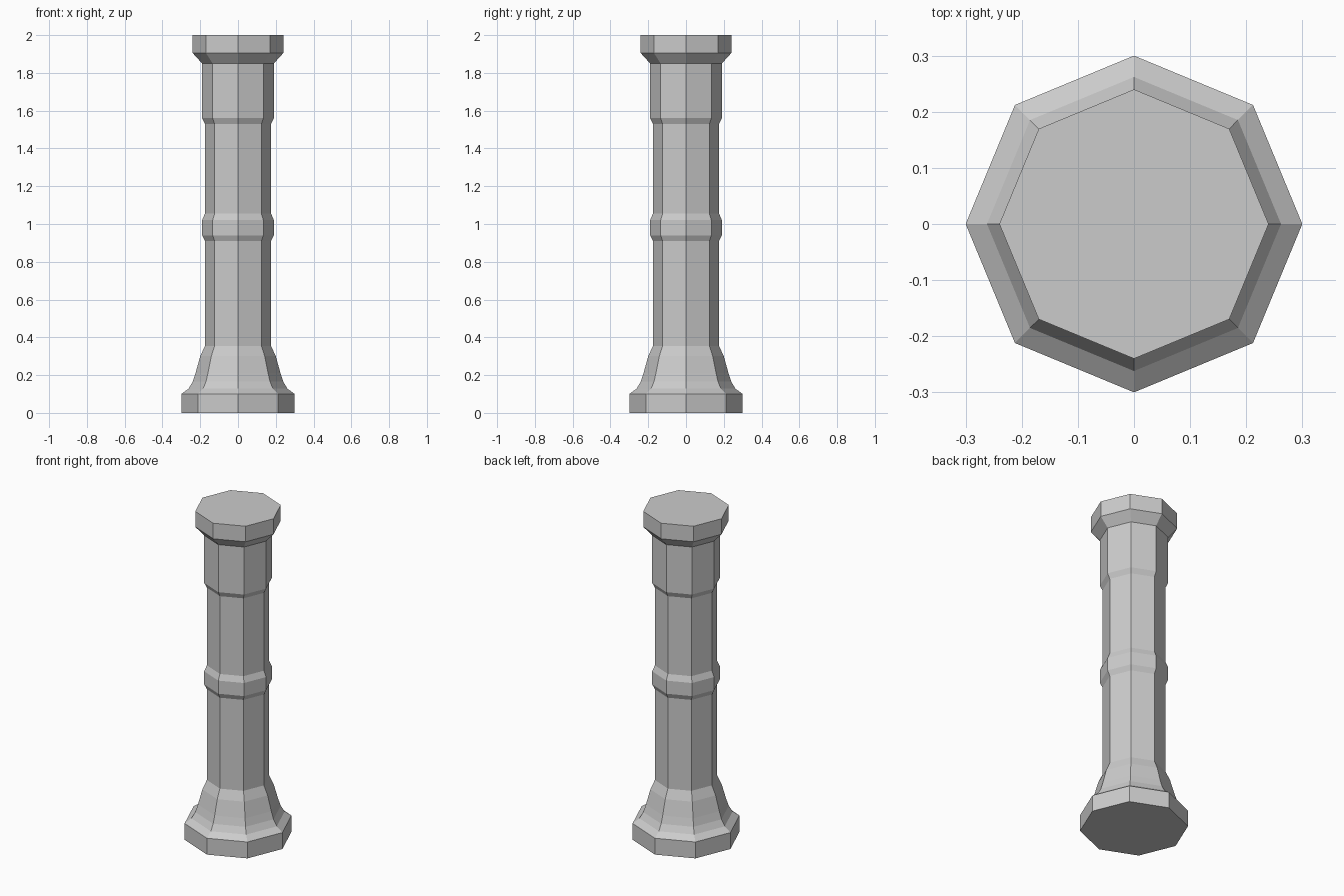
import bpy, bmesh
from math import cos, sin, pi

if "Cube" in bpy.data.objects:
    bpy.data.objects.remove(bpy.data.objects["Cube"])

SIDES = 8

# Column silhouette from floor to top: (corner radius, height)
PROFILE = [
    (0.30, 0.0), (0.30, 0.10),                                # plinth
    (0.262, 0.128), (0.24, 0.165), (0.225, 0.21), (0.20, 0.30),  # flared foot
    (0.175, 0.355), (0.175, 0.91),                            # lower shaft
    (0.19, 0.94), (0.19, 1.02), (0.175, 1.055),               # middle band
    (0.175, 1.53), (0.19, 1.56), (0.19, 1.85),                # upper shaft and collar
    (0.24, 1.905), (0.24, 2.0),                               # capital
]


def lathe(name, profile, sides):
    """Closed, faceted solid of revolution."""
    bm = bmesh.new()
    rings = [[bm.verts.new((r * cos(2 * pi * i / sides), r * sin(2 * pi * i / sides), z))
              for i in range(sides)] for r, z in profile]
    for low, high in zip(rings, rings[1:]):
        for i in range(sides):
            j = (i + 1) % sides
            bm.faces.new((low[i], low[j], high[j], high[i]))
    bm.faces.new(rings[0][::-1])
    bm.faces.new(rings[-1])
    mesh = bpy.data.meshes.new(name)
    bm.to_mesh(mesh)
    bm.free()
    obj = bpy.data.objects.new(name, mesh)
    bpy.context.collection.objects.link(obj)
    return obj


lathe("octagonal_column", PROFILE, SIDES)
